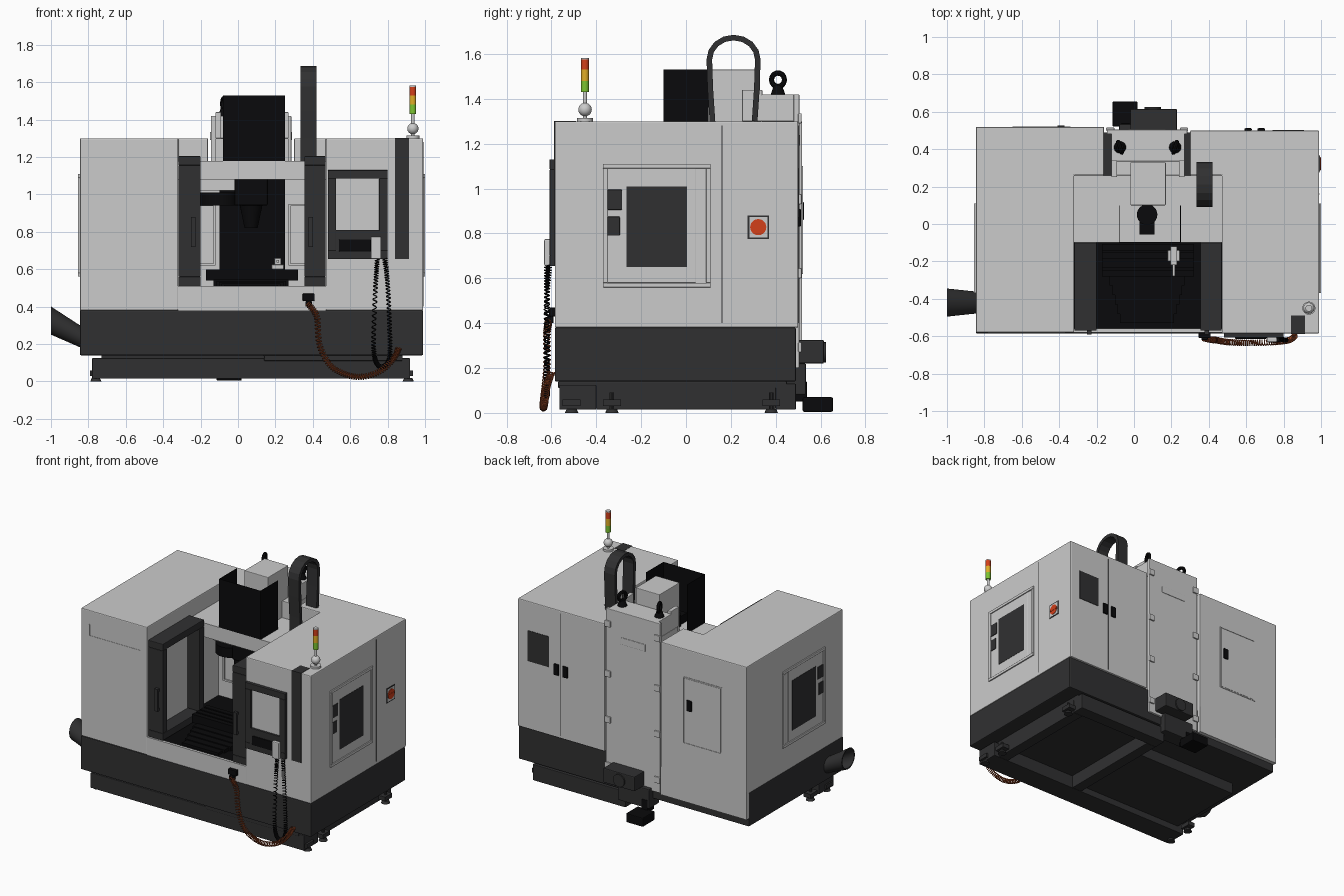
import bpy, bmesh, math
from mathutils import Vector, Matrix

if "Cube" in bpy.data.objects:
    bpy.data.objects.remove(bpy.data.objects["Cube"])


def material(name, r, g, b):
    m = bpy.data.materials.new(name)
    m.diffuse_color = (r, g, b, 1)
    m.use_nodes = True
    m.node_tree.nodes["Principled BSDF"].inputs["Base Color"].default_value = m.diffuse_color
    return m


DARK = material("dark_grey", 0.03, 0.03, 0.031)
BLACK = material("black", 0.003, 0.003, 0.0035)
RED = material("red", 0.65, 0.05, 0.01)
YELLOW = material("yellow", 0.75, 0.42, 0.02)
GREEN = material("green", 0.2, 0.55, 0.03)
RUST = material("orange_hose", 0.35, 0.07, 0.02)


def finish(name, bm, mat=None, bevel=0, smooth=False):
    bmesh.ops.recalc_face_normals(bm, faces=bm.faces)
    me = bpy.data.meshes.new(name)
    bm.to_mesh(me)
    bm.free()
    ob = bpy.data.objects.new(name, me)
    bpy.context.collection.objects.link(ob)
    if mat:
        me.materials.append(mat)
    if bevel:
        mod = ob.modifiers.new("bevel", 'BEVEL')
        mod.width, mod.segments, mod.limit_method = bevel, 2, 'ANGLE'
    if smooth:
        bpy.context.view_layer.objects.active = ob
        bpy.ops.object.select_all(action='DESELECT')
        ob.select_set(True)
        bpy.ops.object.shade_smooth_by_angle()
    return ob


def boxes(name, items, mat=None, bevel=0):
    bm = bmesh.new()
    for x0, x1, y0, y1, z0, z1 in items:
        m = Matrix.Translation(((x0 + x1) / 2, (y0 + y1) / 2, (z0 + z1) / 2)) @ \
            Matrix.Diagonal((abs(x1 - x0), abs(y1 - y0), abs(z1 - z0), 1))
        bmesh.ops.create_cube(bm, size=1, matrix=m)
    return finish(name, bm, mat, bevel)


def rod(name, a, b, r, mat=None, r2=None, sides=24):
    a, b = Vector(a), Vector(b)
    bm = bmesh.new()
    m = Matrix.Translation((a + b) / 2) @ (b - a).to_track_quat('Z', 'Y').to_matrix().to_4x4()
    bmesh.ops.create_cone(bm, cap_ends=True, segments=sides, radius1=r,
                          radius2=r if r2 is None else r2, depth=(b - a).length, matrix=m)
    return finish(name, bm, mat, smooth=True)


def prism(name, plan, z0, z1, bevel=0):
    bm = bmesh.new()
    f = bm.faces.new([bm.verts.new((x, y, z0)) for x, y in plan])
    g = bmesh.ops.extrude_face_region(bm, geom=[f])
    bmesh.ops.translate(bm, vec=(0, 0, z1 - z0), verts=[v for v in g['geom'] if isinstance(v, bmesh.types.BMVert)])
    return finish(name, bm, None, bevel)


def frame_x(x0, x1, y0, y1, z0, z1, w):
    return [(x0, x1, y0, y1, z0, z0 + w), (x0, x1, y0, y1, z1 - w, z1),
            (x0, x1, y0, y0 + w, z0 + w, z1 - w), (x0, x1, y1 - w, y1, z0 + w, z1 - w)]


def frame_y(x0, x1, y0, y1, z0, z1, w):
    return [(x0, x1, y0, y1, z0, z0 + w), (x0, x1, y0, y1, z1 - w, z1),
            (x0, x0 + w, y0, y1, z0 + w, z1 - w), (x1 - w, x1, y0, y1, z0 + w, z1 - w)]


def coil(name, path, turns, r, wire, mat, steps=12):
    # helix wound around a smooth path
    p = [Vector(q) for q in path]
    p = [2 * p[0] - p[1]] + p + [2 * p[-1] - p[-2]]

    def at(t):
        s = t * (len(p) - 3)
        i = min(int(s), len(p) - 4)
        u = s - i
        a, b, c, d = p[i:i + 4]
        return 0.5 * (2 * b + (c - a) * u + (2 * a - 5 * b + 4 * c - d) * u * u + (3 * b - a - 3 * c + d) * u ** 3)
    cu = bpy.data.curves.new(name, 'CURVE')
    cu.dimensions, cu.bevel_depth, cu.bevel_resolution = '3D', wire, 1
    n = turns * steps
    sp = cu.splines.new('POLY')
    sp.points.add(n)
    for k in range(n + 1):
        t = k / n
        tan = (at(min(t + .005, 1)) - at(max(t - .005, 0))).normalized()
        side = Vector((0, 1, 0))
        a = 2 * math.pi * k / steps
        sp.points[k].co = (*(at(t) + r * (math.cos(a) * side + math.sin(a) * tan.cross(side))), 1)
    ob = bpy.data.objects.new(name, cu)
    bpy.context.collection.objects.link(ob)
    cu.materials.append(mat)


# Base, plinth (front rail, square frame, flat tray) and levelling feet
boxes("base", [(-.845, .99, -.585, .49, .14, .38)], DARK, .006)
boxes("plinth", [(-.78, .92, -.565, -.40, .015, .125), (.14, .88, -.57, .45, .11, .14),
                 (.14, .88, .40, .49, .015, .13), (.14, .22, -.40, .40, .015, .13),
                 (.80, .88, -.40, .40, .015, .13), (-.73, .14, -.40, .19, .06, .145)], DARK, .004)
for i, (x, y) in enumerate([(-.76, -.51), (-.76, -.33), (.91, -.51), (.91, -.33), (.91, .38)]):
    rod(f"foot_pad_{i}", (x, y, 0), (x, y, .018), .03, DARK, .022, 16)
    rod(f"foot_bolt_{i}", (x, y, .018), (x, y, .09), .01, DARK, sides=10)
    boxes(f"foot_bracket_{i}", [(x - .03, x + .025, y - .04, y + .04, .03, .06)], DARK)

# Side cabinets
prism("left_cabinet", [(-.845, -.58), (-.32, -.58), (-.32, .26), (-.16, .26), (-.16, .518), (-.845, .518)], .38, 1.3, .006)
boxes("left_rear_skirt", [(-.845, -.16, .488, .518, .20, .40)])
prism("right_cabinet", [(.47, -.585), (.99, -.585), (.99, .5), (.3, .5), (.3, .26), (.47, .26)], .38, 1.3, .006)
boxes("right_side_seam", [(.985, .991, .159, .163, .40, 1.28)], DARK)
boxes("front_left_trim", [(-.78, -.37, -.582, -.575, 1.115, 1.12), (-.78, -.775, -.582, -.575, 1.12, 1.2)])

# Side windows, mirrored left and right
for side, xs, s in (("right", .99, 1), ("left", -.845, -1)):
    boxes(f"{side}_window_frame", frame_x(xs, xs + .01 * s, -.37, .11, .56, 1.11, .02)
          + [(xs, xs + .004 * s, -.35, .045, .58, 1.09)], None, .002)
    boxes(f"{side}_window_pane", [(xs, xs + .006 * s, -.265, .005, .65, 1.01)], DARK)
    boxes(f"{side}_latches", [(xs, xs + .009 * s, -.35, -.285, .905, .995),
                              (xs, xs + .009 * s, -.35, -.295, .79, .875)], DARK, .004)

# Main switch on the right side
boxes("switch_plate", [(.985, .993, .275, .37, .775, .88)], DARK)
boxes("switch_face", [(.985, .994, .282, .363, .782, .873)])
rod("switch_dial", (.985, .322, .828), (.997, .322, .828), .036, RED)
boxes("switch_grip", [(.99, .999, .288, .356, .822, .834)], RED)

# Rear doors, clips and column cover
boxes("rear_left_door", frame_y(-.65, -.34, .513, .521, .62, 1.1, .005)
      + [(-.64, -.35, .51, .520, .63, 1.09)])
boxes("rear_right_door_seam", [(.648, .652, .498, .501, .40, 1.28)], DARK)
boxes("rear_vent", [(.74, .91, .498, .503, .87, 1.09)], DARK)
boxes("rear_handles", [(.66, .70, .498, .512, .83, .91), (.59, .63, .498, .512, .83, .91),
                       (-.41, -.37, .51, .527, .86, .94)], BLACK, .005)
boxes("column", [(-.12, .27, .26, .49, .38, 1.30), (-.12, .27, .335, .49, 1.30, 1.42),
                 (-.12, -.09, .25, .34, 1.30, 1.44), (.24, .27, .25, .34, 1.30, 1.44)], None, .003)
boxes("column_rear_cover", [(-.145, .285, .48, .505, .20, 1.42)], None, .004)
boxes("column_clips", [(x, x + .045, .50, .515, z, z + .045) for x in (-.15, .245) for z in (.27, .60, .93, 1.29)], None, .004)
boxes("column_name_blank", [(-.03, .17, .502, .508, 1.19, 1.24)], None, .012)
for i, x in enumerate((-.075, .22)):
    bpy.ops.mesh.primitive_torus_add(location=(x, .41, 1.485), rotation=(0, math.pi / 2, math.pi / 10 * (1 - 2 * i)),
                                     major_radius=.03, minor_radius=.012, major_segments=24, minor_segments=8)
    ring = bpy.context.object
    ring.name = f"lifting_eye_{i}"
    ring.data.materials.append(BLACK)
    bpy.ops.object.shade_smooth_by_angle()
    rod(f"lifting_eye_base_{i}", (x, .41, 1.415), (x, .41, 1.46), .034, BLACK, .018)

# Rear pump and bucket
boxes("coolant_pump", [(-.02, .23, .48, .615, .22, .325), (-.08, .17, .42, .535, .08, .22)], DARK, .006)
rod("pump_motor", (.10, .58, .27), (.10, .625, .27), .045, DARK)
boxes("drain_bucket", [(-.115, .02, .52, .655, .005, .07), (-.07, -.02, .46, .54, .05, .14)], BLACK, .006)

# Chip chute on the left
bm = bmesh.new()
n = 32
rings = [[bm.verts.new((x, -.42 + r * math.cos(2 * math.pi * k / n), z + r * math.sin(2 * math.pi * k / n))) for k in range(n)]
         for x, z, r in ((-.82, .228, .056), (-.999, .325, .075), (-.999, .325, .067), (-.83, .233, .05))]
for a, b in zip(rings, rings[1:]):
    for k in range(n):
        bm.faces.new((a[k], a[(k + 1) % n], b[(k + 1) % n], b[k]))
finish("chip_chute", bm, DARK, smooth=True)

# Work bay: sill, floor, back wall, lowered roof
boxes("front_sill", [(-.32, .47, -.58, -.56, .38, .51)])
boxes("bay_floor", [(-.32, .47, -.56, .26, .38, .50)], BLACK)
boxes("bay_back_wall", [(-.32, .47, .235, .26, .50, 1.18)])
boxes("bay_back_window", frame_y(-.28, -.12, .225, .236, .62, .95, .012) + frame_y(.27, .42, .225, .236, .62, .95, .012))
boxes("bay_roof", [(-.32, .47, -.10, .26, 1.165, 1.18), (-.32, .47, -.10, -.085, 1.08, 1.18)])

# Open doors at each side of the bay
for side, x0, x1, h in (("left", -.318, -.20, -.24), ("right", .355, .468, .39)):
    xi, xj = (x0, x0 + .02) if side == "left" else (x1 - .02, x1)
    boxes(f"{side}_door_frame", frame_x(x0, x1, -.57, -.10, .51, 1.205, .05), DARK, .004)
    boxes(f"{side}_door_window", [(xi, xj, -.52, -.15, .56, 1.155)])
    boxes(f"{side}_door_handle", [(h - .012, h + .012, -.592, -.58, .72, .88), (h - .012, h + .012, -.585, -.565, .72, .74),
                                  (h - .012, h + .012, -.585, -.565, .86, .88)], DARK)

# Table, way covers and tool setter
boxes("table", [(-.17, .32, -.28 + .046 * k, -.245 + .046 * k, .56, .60) for k in range(4)]
      + [(-.17, .32, -.28, -.107, .54, .575), (-.10, .25, -.26, -.12, .50, .54)], BLACK)
boxes("front_way_cover", [(-.13 + .014 * k, .27 - .014 * k, -.33 - .05 * k, -.28 - .05 * k, .50, .545 - .007 * k) for k in range(5)], BLACK)
boxes("column_way_cover", [(-.10 + .005 * k, .25 - .005 * k, .10 + .015 * k, .235, .52, 1.165 - .14 * k) for k in range(4)], BLACK)
boxes("tool_setter", [(.18, .245, -.20, -.14, .60, .625), (.195, .23, -.22, -.12, .625, .66), (.205, .22, -.28, -.2, .635, .65)], None, .004)

# Spindle head, motor and tool changer
boxes("head_shell", [(-.08, .25, -.10, -.097, 1.18, 1.53), (-.08, -.077, -.097, .10, 1.18, 1.53),
                     (.247, .25, -.097, .10, 1.18, 1.53)], BLACK)
boxes("motor_housing", [(-.02, .17, .10, .33, 1.18, 1.53)], None, .004)
rod("spindle_motor", (.07, .05, .98), (.07, .05, 1.26), .055, BLACK)
boxes("spindle_body", [(-.02, .16, -.04, .12, .94, 1.165)], BLACK, .01)
rod("spindle_nose", (.07, .03, .82), (.07, .03, .94), .035, BLACK, .06)
boxes("belt_block", [(.03, .11, -.055, .02, 1.18, 1.24)], BLACK)
rod("tool_magazine", (-.10, .06, .94), (-.10, .06, 1.01), .10, BLACK, sides=32)
boxes("magazine_arm", [(-.20, -.02, .0, .20, 1.02, 1.09)])

# Cable chain arch
arch = [(.122, 1.18), (.118, 1.3), (.108, 1.45), (.104, 1.575)]
arch += [(.212 - .108 * math.cos(a), 1.575 + .098 * math.sin(a)) for a in [math.pi * k / 8 for k in range(1, 8)]]
arch += [(.320, 1.575), (.316, 1.45), (.306, 1.3)]
bm = bmesh.new()
rows = [[bm.verts.new((x, y, z)) for x in (.335, .42)] for y, z in arch]
for a, b in zip(rows, rows[1:]):
    bm.faces.new((a[0], a[1], b[1], b[0]))
mod = finish("cable_chain", bm, DARK).modifiers.new("thickness", 'SOLIDIFY')
mod.thickness, mod.offset = .025, 0

# Control panel on the front right
boxes("control_panel", frame_y(.48, .80, -.608, -.58, .655, 1.13, .045) + [(.48, .80, -.606, -.58, .655, .81)], DARK, .003)
boxes("control_screen", [(.52, .765, -.592, -.58, .80, 1.09)])
boxes("control_keypad", [(.54, .71, -.614, -.60, .695, .76)], BLACK, .004)
boxes("control_side_column", [(.84, .915, -.588, -.49, .655, 1.302)], DARK)
boxes("pendant", [(.71, .765, -.632, -.605, .655, .775)], None, .006)

# Coiled cables and air gun
coil("pendant_cable", [(.745, -.62, .655), (.735, -.62, .5), (.725, -.62, .2), (.74, -.62, .1), (.775, -.62, .08),
                       (.81, -.62, .13), (.81, -.62, .3), (.80, -.62, .52), (.785, -.61, .66)], 90, .011, .003, BLACK, 8)
coil("air_hose", [(.37, -.61, .42), (.42, -.62, .35), (.435, -.62, .2), (.49, -.63, .09), (.57, -.635, .04), (.66, -.635, .025),
                  (.76, -.63, .055), (.83, -.62, .12), (.86, -.60, .18)], 64, .015, .0033, RUST, 10)
boxes("air_gun", [(.345, .41, -.61, -.58, .43, .47), (.36, .395, -.62, -.59, .40, .43)], BLACK, .005)

# Signal tower
rod("signal_base", (.935, -.45, 1.298), (.935, -.45, 1.315), .035)
rod("signal_post", (.935, -.45, 1.31), (.935, -.45, 1.43), .009)
bm = bmesh.new()
bmesh.ops.create_uvsphere(bm, u_segments=20, v_segments=12, radius=.03, matrix=Matrix.Translation((.935, -.45, 1.352)))
finish("signal_joint", bm, smooth=True)
rod("signal_cap", (.935, -.45, 1.575), (.935, -.45, 1.582), .018)
for name, z0, z1, m in (("green", 1.43, 1.48, GREEN), ("yellow", 1.48, 1.53, YELLOW), ("red", 1.53, 1.578, RED)):
    rod(f"signal_{name}", (.935, -.45, z0), (.935, -.45, z1), .018, m)
